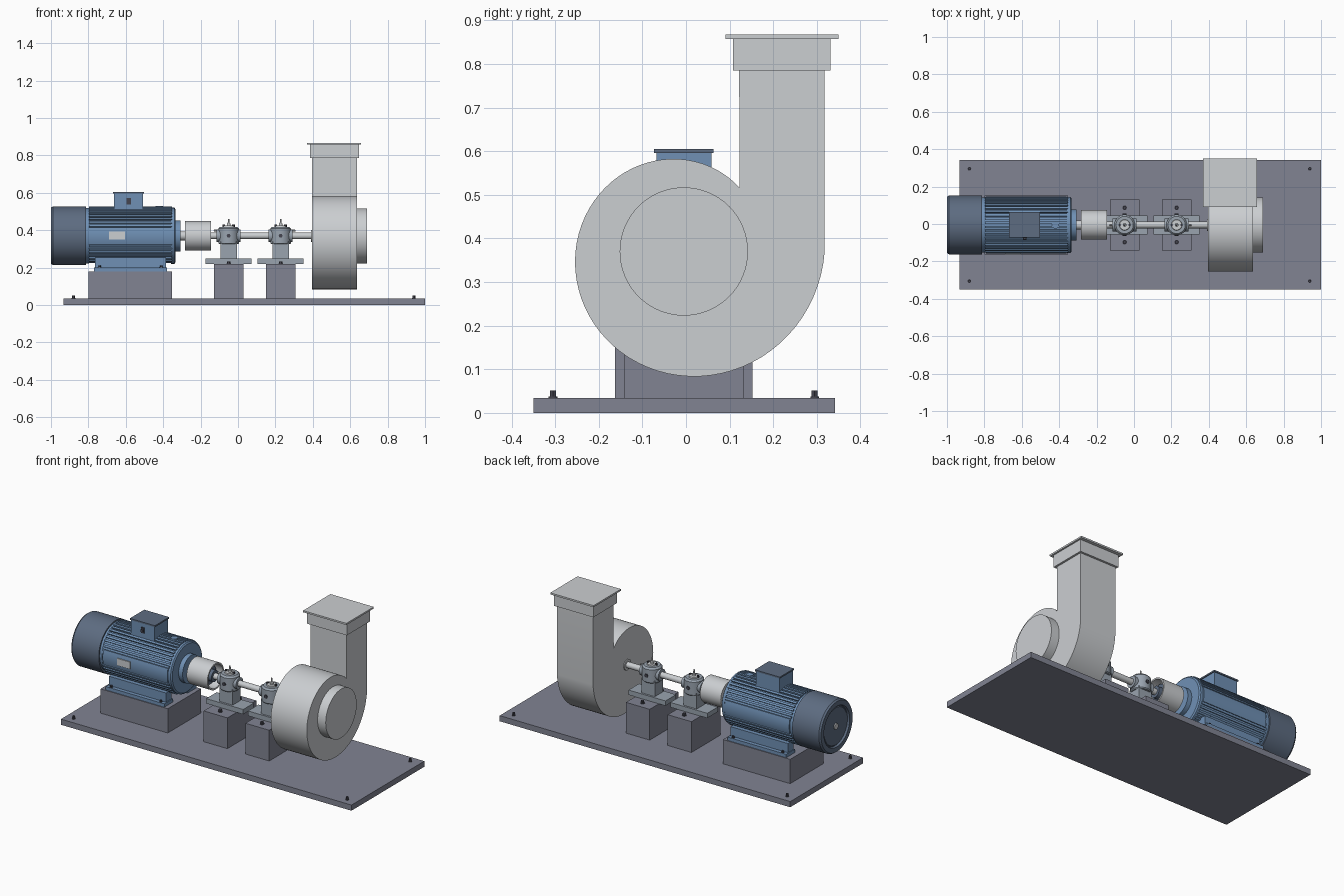
import bpy, bmesh
from math import sin, cos, pi, radians
from mathutils import Matrix, Vector

if "Cube" in bpy.data.objects:
    bpy.data.objects.remove(bpy.data.objects["Cube"])

AY, AZ = -0.005, 0.37   # drive axis


def mat(name, rgb):
    m = bpy.data.materials.new(name)
    m.diffuse_color = (*rgb, 1)
    m.use_nodes = True
    m.node_tree.nodes["Principled BSDF"].inputs["Base Color"].default_value = m.diffuse_color
    return m


BLUE = mat("motor_blue", (0.16, 0.28, 0.46))
SLATE = mat("slate_blue", (0.11, 0.15, 0.22))
PLATE = mat("base_grey", (0.22, 0.23, 0.29))
IRON = mat("housing_grey", (0.32, 0.37, 0.43))
STEEL = mat("light_steel", (0.6, 0.62, 0.64))
DARK = mat("dark_steel", (0.06, 0.06, 0.08))


def finish(name, bm, m, smooth=True):
    bmesh.ops.recalc_face_normals(bm, faces=bm.faces)
    me = bpy.data.meshes.new(name)
    bm.to_mesh(me)
    bm.free()
    me.materials.append(m)
    ob = bpy.data.objects.new(name, me)
    bpy.context.collection.objects.link(ob)
    if smooth:
        bpy.ops.object.select_all(action='DESELECT')
        ob.select_set(True)
        bpy.context.view_layer.objects.active = ob
        bpy.ops.object.shade_smooth_by_angle(angle=radians(30))
    return ob


def box(name, x, y, z, m):
    """Box from (min, max) ranges."""
    bm = bmesh.new()
    c = Vector([(a + b) / 2 for a, b in (x, y, z)])
    s = [b - a for a, b in (x, y, z)]
    bmesh.ops.create_cube(bm, size=1, matrix=Matrix.Translation(c) @ Matrix.Diagonal((*s, 1)))
    return finish(name, bm, m, False)


def lathe(name, prof, m, base=(0, AY, AZ), axis=(1, 0, 0), n=64):
    """Revolve (distance along axis, radius) points around an axis."""
    rot = Vector(axis).to_track_quat('Z', 'Y').to_matrix()
    bm = bmesh.new()
    rings = [[bm.verts.new(Vector(base) + rot @ Vector((r * cos(2 * pi * i / n), r * sin(2 * pi * i / n), d)))
              for i in range(n)] for d, r in prof]
    for a, b in zip(rings, rings[1:]):
        for i in range(n):
            j = (i + 1) % n
            bm.faces.new((a[i], a[j], b[j], b[i]))
    if prof[0] != prof[-1]:
        bm.faces.new(rings[0])
        bm.faces.new(rings[-1])
    else:
        bmesh.ops.remove_doubles(bm, verts=bm.verts, dist=1e-6)
    return finish(name, bm, m)


def extrude(name, pts, x0, x1, m):
    """Extrude a (y, z) outline along x."""
    bm = bmesh.new()
    f = bm.faces.new([bm.verts.new((x0, y, z)) for y, z in pts])
    ext = bmesh.ops.extrude_face_region(bm, geom=[f])
    bmesh.ops.translate(bm, vec=(x1 - x0, 0, 0),
                        verts=[v for v in ext['geom'] if isinstance(v, bmesh.types.BMVert)])
    return finish(name, bm, m)


def bolt(name, x, y, z, r=0.011, h=0.012):
    lathe(name + "_washer", [(0, r * 1.25), (0.003, r * 1.25)], DARK, (x, y, z), (0, 0, 1), 20)
    lathe(name, [(0.003, r), (h, r)], DARK, (x, y, z), (0, 0, 1), 6)


# Base plate and motor plinth
box("base_plate", (-0.933, 1.0), (-0.35, 0.342), (0, 0.034), PLATE)
for x in (-0.88, 0.94):
    for y in (-0.305, 0.295):
        bolt("base_bolt", x, y, 0.034, 0.008, 0.017)
box("motor_plinth", (-0.80, -0.353), (AY - 0.158, AY + 0.158), (0.034, 0.18), PLATE)

# Motor body, end bells and fan cover
lathe("motor_body", [(-0.82, 0.146), (-0.34, 0.146)], BLUE)
lathe("motor_rear_bell", [(-0.815, 0.148), (-0.797, 0.148)], BLUE)
lathe("motor_front_bell", [(-0.357, 0.15), (-0.34, 0.15), (-0.334, 0.142), (-0.334, 0.083),
                           (-0.307, 0.083), (-0.307, 0.05)], BLUE)
lathe("motor_fan_cover", [(-0.813, 0.15), (-0.813, 0.157), (-0.99, 0.157), (-1.0, 0.15), (-1.0, 0.122),
                          (-0.988, 0.118), (-0.988, 0.10)], SLATE)
lathe("fan_cover_grille", [(-0.988, 0.115), (-0.992, 0.11), (-0.992, 0.02)], SLATE)
lathe("fan_cover_hub", [(-0.985, 0.018), (-0.998, 0.018)], STEEL, n=32)

# Cooling fins, leaving plain side panels and the foot area clear
bm = bmesh.new()
for k in range(44):
    a = (k + 0.5) * 2 * pi / 44
    if abs(sin(a)) < 0.3 or sin(a) < -0.93:
        continue
    bmesh.ops.create_cube(bm, size=1, matrix=Matrix.Translation((-0.575, AY, AZ)) @ Matrix.Rotation(a, 4, 'X')
                          @ Matrix.Translation((0, 0.149, 0)) @ Matrix.Diagonal((0.445, 0.014, 0.012, 1)))
finish("cooling_fins", bm, BLUE, False)
side = [(AY + 0.153 * cos(t), AZ + 0.153 * sin(t)) for t in [(-17 + 34 * i / 8) * pi / 180 for i in range(9)]]
side += [(AY + 0.13, AZ + 0.043), (AY + 0.13, AZ - 0.043)]
extrude("side_panel_back", side, -0.79, -0.36, BLUE)
extrude("side_panel_front", [(2 * AY - y, z) for y, z in side], -0.79, -0.36, BLUE)
box("rating_plate", (-0.69, -0.605), (AY - 0.157, AY - 0.14), (0.35, 0.392), STEEL)

# Motor feet
for s in (-1, 1):
    def span(a, b):
        return tuple(sorted((AY + s * a, AY + s * b)))
    box("foot_flange", (-0.77, -0.38), span(0.07, 0.153), (0.18, 0.2), BLUE)
    box("foot_web", (-0.765, -0.385), span(0.075, 0.13), (0.2, 0.255), BLUE)
    for x in (-0.74, -0.41):
        bolt("foot_bolt", x, AY + s * 0.142, 0.2, 0.007, 0.01)

# Terminal box, cable gland and lifting eye
box("terminal_box", (-0.663, -0.507), (AY - 0.063, AY + 0.063), (0.49, 0.596), BLUE)
box("terminal_box_lid", (-0.668, -0.502), (AY - 0.068, AY + 0.068), (0.596, 0.605), SLATE)
box("gland_plate", (-0.595, -0.573), (AY - 0.069, AY - 0.06), (0.538, 0.572), DARK)
lathe("cable_gland", [(0, 0.009), (0.014, 0.009)], DARK, (-0.584, AY - 0.063, 0.555), (0, -1, 0), 16)
lathe("lifting_boss", [(0, 0.02), (0.025, 0.02)], BLUE, (-0.42, AY, 0.505), (0, 0, 1), 24)

# Coupling and shaft
lathe("motor_shaft", [(-0.32, 0.024), (-0.2, 0.024)], STEEL, n=32)
lathe("coupling_guard", [(-0.283, 0.03), (-0.283, 0.079), (-0.145, 0.079), (-0.145, 0.07),
                         (-0.275, 0.07), (-0.275, 0.03), (-0.283, 0.03)], STEEL)
lathe("coupling_hub", [(-0.27, 0.055), (-0.18, 0.055), (-0.18, 0.034), (-0.15, 0.034)], SLATE, n=48)
lathe("drive_shaft", [(-0.2, 0.018), (0.6, 0.018)], STEEL, n=32)

# Two bearing pedestals with their housings
for bx, out in ((-0.05, -1), (0.228, 1)):
    box("bearing_plinth", (bx - 0.079, bx + 0.079), (AY - 0.137, AY + 0.137), (0.034, 0.219), PLATE)
    box("bearing_foot", (bx - 0.123, bx + 0.123), (AY - 0.05, AY + 0.05), (0.219, 0.248), IRON)
    for s in (-1, 1):
        bolt("plinth_bolt", bx, AY + s * 0.092, 0.219, 0.01, 0.014)
    box("bearing_column", (bx - 0.044, bx + 0.044), (AY - 0.038, AY + 0.038), (0.245, 0.34), IRON)
    lathe("bearing_housing", [(0.325, 0.05), (0.33, 0.055), (0.408, 0.055), (0.418, 0.046), (0.418, 0.02)],
          IRON, (bx, AY, 0), (0, 0, 1), 48)
    lathe("bearing_seal", [(bx - 0.064, 0.034), (bx + 0.064, 0.034)], IRON, n=40)
    lathe("bearing_cap", [(0.415, 0.03), (0.424, 0.027), (0.424, 0.01)], STEEL, (bx, AY, 0), (0, 0, 1), 32)
    lathe("grease_nipple", [(0.42, 0.01), (0.435, 0.01), (0.437, 0.005), (0.46, 0.004)],
          STEEL, (bx, AY, 0), (0, 0, 1), 16)
    for s in (-1, 1):
        lathe("cap_screw", [(0.415, 0.007), (0.43, 0.007)], DARK, (bx + s * 0.026, AY, 0), (0, 0, 1), 6)
        lathe("side_plug", [(0.05, 0.011), (0.06, 0.011)], DARK, (bx, AY, AZ), (0, s, 0), 6)
    lathe("oil_pipe", [(0.04, 0.005), (0.08, 0.005)], STEEL, (bx, AY, 0.405), (out, 0, -0.1), 12)

# Fan scroll: spiral outline that runs into the upright duct
spiral = []
for i in range(65):
    t = 49 + (360 - 49) * i / 64
    r = 0.1737 + 0.0373 * t / 90
    spiral.append((AY + r * cos(radians(t)), AZ + r * sin(radians(t))))
spiral += [(0.318, 0.79), (0.122, 0.79)]
extrude("fan_scroll", spiral, 0.396, 0.636, STEEL)
lathe("fan_inlet", [(0.63, 0.147), (0.69, 0.147)], STEEL)
lathe("shaft_seal", [(0.391, 0.032), (0.4, 0.032)], STEEL, n=32)
box("outlet_collar", (0.385, 0.648), (0.108, 0.331), (0.785, 0.857), STEEL)
box("outlet_flange", (0.37, 0.658), (0.09, 0.35), (0.857, 0.867), STEEL)
